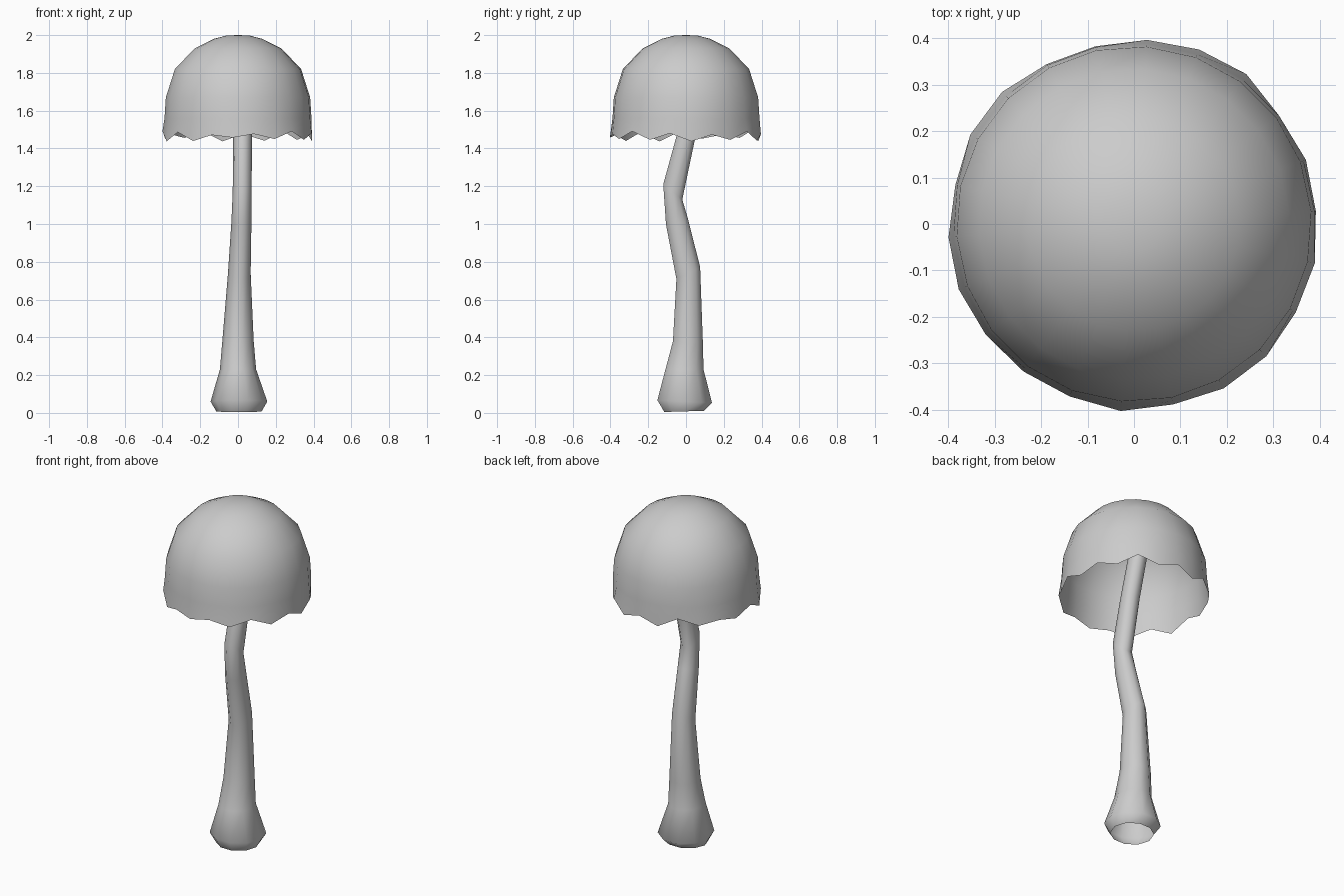
import bpy, bmesh, random
from math import sin, cos, pi

if "Cube" in bpy.data.objects:
    bpy.data.objects.remove(bpy.data.objects["Cube"])
random.seed(4)


def loft(name, rings, tip=None):
    """Skin a list of vertex rings; optionally close the last one to a tip."""
    bm = bmesh.new()
    loops = [[bm.verts.new(p) for p in ring] for ring in rings]
    n = len(loops[0])
    for a, b in zip(loops, loops[1:]):
        for i in range(n):
            j = (i + 1) % n
            bm.faces.new((a[i], a[j], b[j], b[i]))
    if tip:
        t = bm.verts.new(tip)
        for i in range(n):
            bm.faces.new((loops[-1][i], loops[-1][(i + 1) % n], t))
    for f in bm.faces:
        f.smooth = True
    mesh = bpy.data.meshes.new(name)
    bm.to_mesh(mesh)
    bm.free()
    ob = bpy.data.objects.new(name, mesh)
    bpy.context.collection.objects.link(ob)
    return ob


def ring(cx, cy, z, rx, ry, n, turn=0.0, lean=0.0):
    pts = []
    for i in range(n):
        a = 2 * pi * i / n + turn
        pts.append((cx + rx * cos(a), cy + ry * sin(a), z + lean * ry * sin(a)))
    return pts


# Bent hollow stem: centre x, centre y, height, half width x, half width y, tilt
stem = [
    (0.005, -0.01, 0.008, 0.12, 0.11, 0.03),
    (0.005, -0.007, 0.06, 0.15, 0.152, -0.05),
    (0.00, -0.008, 0.23, 0.096, 0.106, 0.0),
    (0.00, 0.01, 0.38, 0.083, 0.083, 0.0),
    (0.007, 0.012, 0.74, 0.06, 0.066, 0.5),
    (0.018, -0.047, 1.01, 0.053, 0.062, 0.2),
    (0.022, -0.07, 1.17, 0.05, 0.053, -0.8),
    (0.024, -0.003, 1.45, 0.05, 0.05, -0.3),
    (0.024, 0.10, 1.82, 0.048, 0.048, -0.3),
]
loft("stem", [ring(x, y, z, rx, ry, 10, 0, k) for x, y, z, rx, ry, k in stem])

# Bell-shaped cap: open shell with a torn, uneven rim
SIDES = 22
profile = [(0.397, 1.465), (0.39, 1.56), (0.383, 1.67), (0.335, 1.82),
           (0.23, 1.93), (0.13, 1.98), (0.06, 1.998)]
rings = [ring(0, 0, z, r, r, SIDES, pi / SIDES * 0.5) for r, z in profile]
rim = []
for i, (x, y, z) in enumerate(rings[0]):
    s = 1 + random.uniform(-0.02, 0.02)
    dz = (0.018 if i % 2 else -0.016) + random.uniform(-0.014, 0.012)
    rim.append((x * s, y * s, z + dz))
rings[0] = rim
loft("cap", rings, (0, 0, 2.0))
